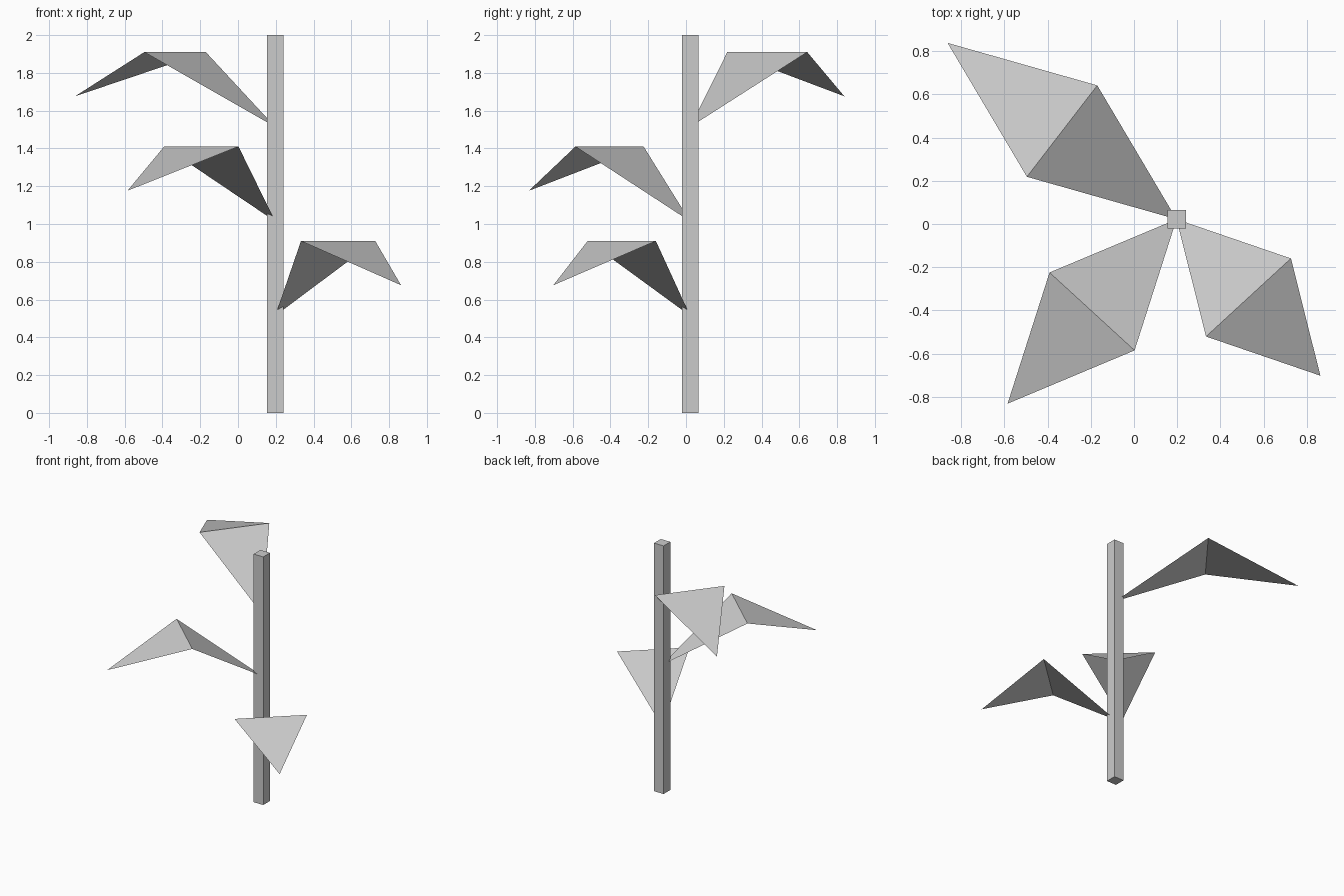
import bpy
import bmesh
from math import radians
from mathutils import Matrix, Vector

cube = bpy.data.objects.get("Cube")
if cube:
    bpy.data.objects.remove(cube, do_unlink=True)

# One plain grey for the whole plant
grey = bpy.data.materials.new("plain_grey")
colour = (0.6, 0.6, 0.6, 1)
grey.use_nodes = True
grey.diffuse_color = colour
grey.node_tree.nodes["Principled BSDF"].inputs["Base Color"].default_value = colour

STEM_X, STEM_Y = 0.197, 0.022
STEM_WIDTH, STEM_HEIGHT = 0.086, 2.0


def add_object(name, bm, location):
    mesh = bpy.data.meshes.new(name)
    bm.to_mesh(mesh)
    bm.free()
    mesh.materials.append(grey)
    obj = bpy.data.objects.new(name, mesh)
    obj.location = location
    bpy.context.collection.objects.link(obj)
    return obj


def add_leaf(name, height, reach, angle):
    """Folded sheet of two triangles: rises to a level crease, then droops."""
    half_width, rise, tip_rise = 0.267, 0.396, 0.162
    bm = bmesh.new()
    root = bm.verts.new((0, 0, 0))
    right = bm.verts.new((reach, -half_width, rise))
    left = bm.verts.new((reach, half_width, rise))
    tip = bm.verts.new((2 * reach, 0, tip_rise))
    bm.faces.new((root, right, left))
    bm.faces.new((right, tip, left))
    leaf = add_object(name, bm, (STEM_X, STEM_Y, height))
    leaf.rotation_euler.z = radians(angle)


# Square stem
bm = bmesh.new()
bmesh.ops.create_cube(bm, size=1)
bmesh.ops.scale(bm, vec=(STEM_WIDTH, STEM_WIDTH, STEM_HEIGHT), verts=bm.verts)
add_object("stem", bm, (STEM_X, STEM_Y, STEM_HEIGHT / 2))

# Leaves, growing longer up the stem
add_leaf("lower_leaf", 0.514, 0.492, -47.4)
add_leaf("middle_leaf", 1.014, 0.579, -132.5)
add_leaf("upper_leaf", 1.514, 0.669, 142.4)
